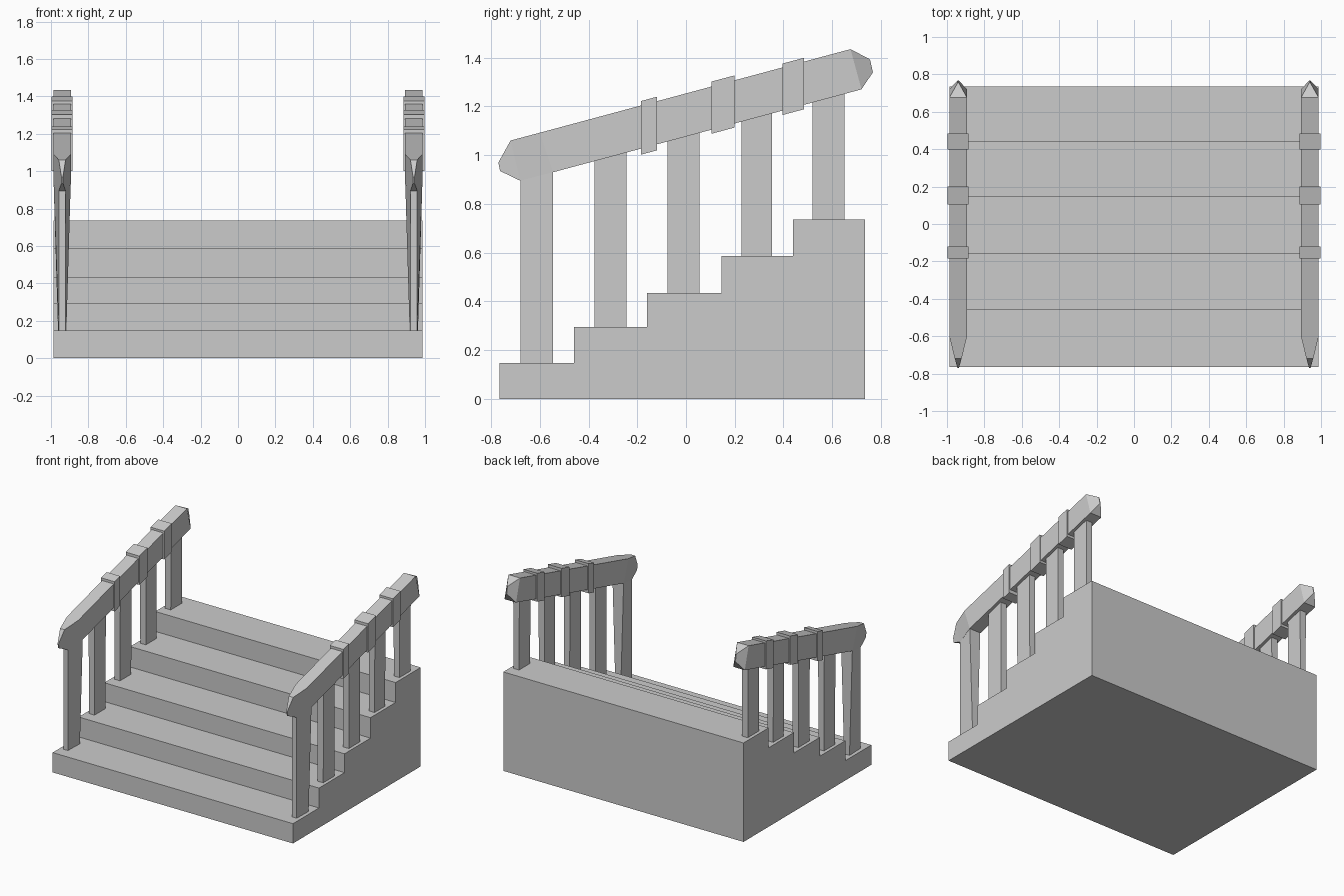
import bpy, bmesh

if "Cube" in bpy.data.objects:
    bpy.data.objects.remove(bpy.data.objects["Cube"])

RAIL_X = 0.94


def loft(name, rings, mirror=True):
    """Skin a closed solid through matching rings of 3D points."""
    bm = bmesh.new()
    loops = [[bm.verts.new(p) for p in ring] for ring in rings]
    n = len(loops[0])
    for a, b in zip(loops, loops[1:]):
        for i in range(n):
            j = (i + 1) % n
            bm.faces.new((a[i], a[j], b[j], b[i]))
    bm.faces.new(loops[0])
    bm.faces.new(loops[-1])
    bmesh.ops.recalc_face_normals(bm, faces=bm.faces)
    mesh = bpy.data.meshes.new(name)
    bm.to_mesh(mesh)
    bm.free()
    obj = bpy.data.objects.new(name, mesh)
    bpy.context.collection.objects.link(obj)
    if mirror:
        obj.modifiers.new("Mirror", 'MIRROR')
    return obj


def slice_ring(top, bottom, half):
    """Rectangular rail section from a top and a bottom (y, z) point."""
    return [(RAIL_X - half, *top), (RAIL_X + half, *top),
            (RAIL_X + half, *bottom), (RAIL_X - half, *bottom)]


def post_ring(y0, y1, z0, z1, front, back):
    """Post section with its own half width at the front and the back."""
    return [(RAIL_X - front, y0, z0), (RAIL_X + front, y0, z0),
            (RAIL_X + back, y1, z1), (RAIL_X - back, y1, z1)]


# Solid flight of steps
fronts = [-0.765, -0.46, -0.16, 0.145, 0.44]
tops = [0.147, 0.295, 0.435, 0.587, 0.735]
back = 0.735
profile = [(back, 0), (fronts[0], 0)]
for i, (y, z) in enumerate(zip(fronts, tops)):
    profile += [(y, z), (fronts[i + 1] if i < 4 else back, z)]
loft("steps", [[(x, y, z) for y, z in profile] for x in (-0.9875, 0.9875)], mirror=False)

# Sloping handrails with pinched ends
loft("handrail", [
    slice_ring((-0.77, 0.97), (-0.763, 0.935), 0.004),
    slice_ring((-0.72, 1.06), (-0.68, 0.895), 0.018),
    slice_ring((-0.60, 1.092), (-0.545, 0.93), 0.0475),
    slice_ring((0.675, 1.435), (0.72, 1.27), 0.0475),
    slice_ring((0.755, 1.393), (0.767, 1.34), 0.003),
])

# Bands wrapped around the handrails
for i, (y0, y1, low, high) in enumerate([(-0.185, -0.12, 1.002, 1.222),
                                         (0.105, 0.20, 1.088, 1.302),
                                         (0.397, 0.485, 1.165, 1.376)]):
    rise = (y1 - y0) * 0.268
    loft(f"rail_band_{i + 1}", [slice_ring((y0, high), (y0, low), 0.056),
                                slice_ring((y1, high + rise), (y1, low + rise), 0.056)])

# Front posts flare into the rail
loft("front_post", [post_ring(-0.68, -0.545, 0.14, 0.14, 0.018, 0.022),
                    post_ring(-0.68, -0.545, 0.895, 0.93, 0.018, 0.0455)])

# Plain posts, one on each of the other steps
for i, (y0, y1) in enumerate([(-0.375, -0.245), (-0.075, 0.056),
                              (0.228, 0.352), (0.52, 0.65)]):
    z = tops[i + 1] - 0.005
    head = [1.085 + 0.268 * y for y in (y0, y1)]
    loft(f"post_{i + 2}", [post_ring(y0, y1, z, z, 0.023, 0.023),
                           post_ring(y0, y1, *head, 0.025, 0.025)])
